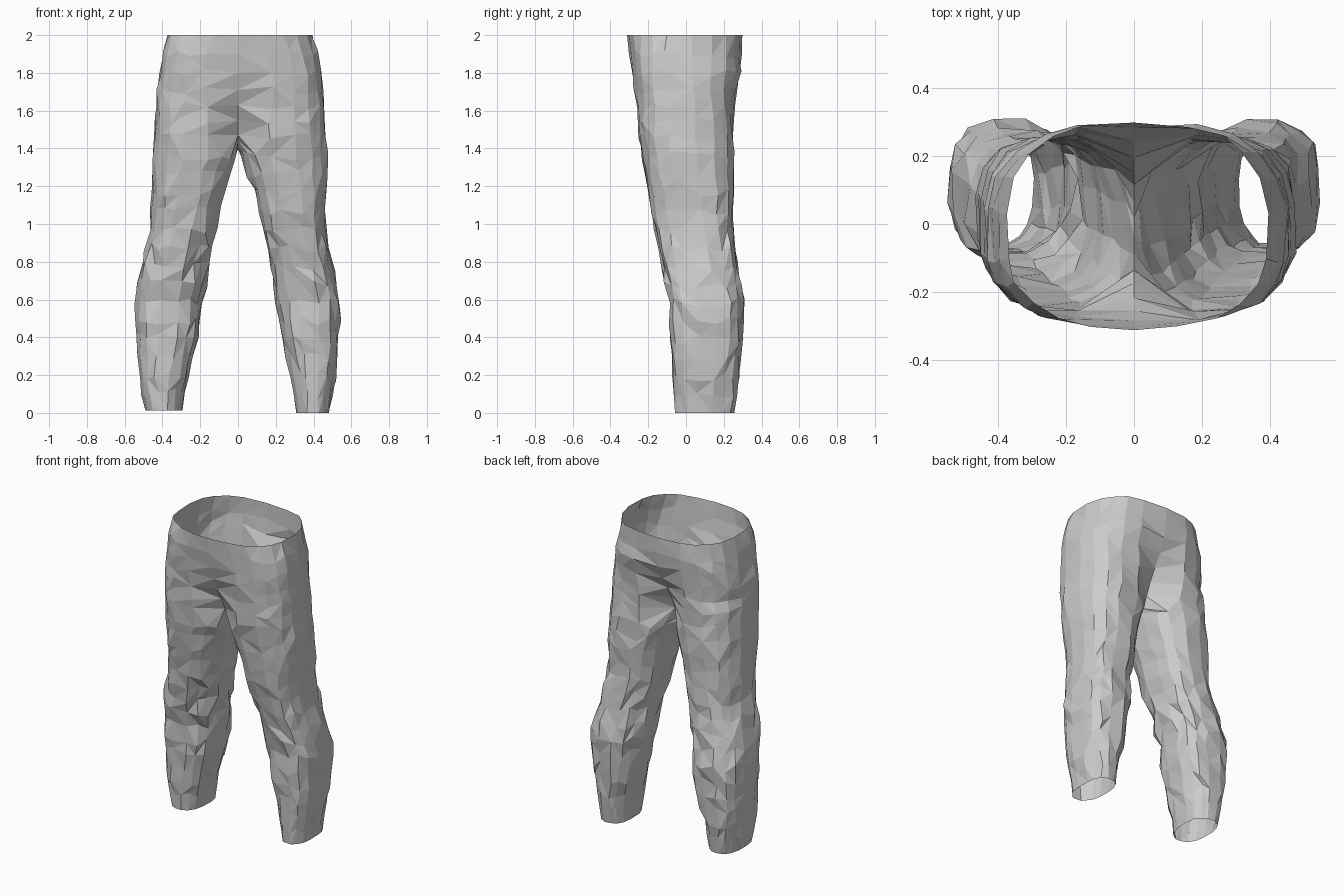
import bpy, bmesh, math, random

if "Cube" in bpy.data.objects:
    bpy.data.objects.remove(bpy.data.objects["Cube"])

random.seed(11)
N, K = 16, 11            # points round a leg; points 0..K form the outer/hip arc
SEAM_Z = (1.44, 1.41, 1.395, 1.41)

# z, outer left, outer right, inner left, inner right, front y, back y, y of the widest point
PROFILE = [
    (2.00, .375, .395, 0, 0, -.312, .298, -.05),
    (1.80, .42, .445, 0, 0, -.292, .295, -.05),
    (1.60, .437, .462, 0, 0, -.265, .252, -.03),
    (1.40, .452, .475, .0, .0, -.235, .252, -.02),
    (1.20, .457, .475, .06, .075, -.204, .25, .01),
    (1.00, .462, .46, .11, .12, -.169, .244, .03),
    (0.80, .507, .505, .16, .178, -.129, .265, .07),
    (0.60, .547, .547, .187, .205, -.092, .302, .12),
    (0.40, .542, .537, .21, .23, -.084, .298, .11),
    (0.20, .522, .512, .27, .28, -.07, .28, .10),
    (0.00, .49, .48, .30, .31, -.06, .255, .10),
]


def section(z, side):
    """Outer x, inner x, front y, back y and widest y of one side at height z."""
    for hi, lo in zip(PROFILE, PROFILE[1:]):
        if z >= lo[0]:
            f = (z - lo[0]) / (hi[0] - lo[0])
            v = [l + (h - l) * f for h, l in zip(hi, lo)]
            s = 0 if side < 0 else 1
            return v[1 + s], v[3 + s], v[5], v[6], v[7]


def power(v, p):
    return math.copysign(abs(v) ** p, v)


def leg_row(z, side):
    """Closed ring round one leg, starting at the front inner corner."""
    out, inn, fr, bk, yc = section(z, side)
    xc, w = (out + inn) / 2, (out - inn) / 2
    a0 = math.pi * (N - K) / N
    p = .8 if z < .2 else .75
    row = []
    for i in range(N):
        a = a0 + 2 * math.pi * i / N
        s = math.sin(a)
        row.append([side * (xc - w * power(math.cos(a), p)),
                    yc + ((fr - yc) if s > 0 else (bk - yc)) * abs(s) ** p, z])
    return row


def hip_row(z, side, f):
    """Half waist outline, front centre to back centre, turning into a thigh as f goes 0 to 1."""
    out, _, fr, bk, yc = section(z, side)
    thigh = leg_row(z, side)
    row = []
    for i in range(K + 1):
        t = math.pi * i / K
        c = math.cos(t)
        p = .85 if z > 1.95 and c > 0 else .70
        x = side * out * power(math.sin(t), p)
        y = yc + ((fr - yc) if c > 0 else (bk - yc)) * abs(c) ** p
        x += (thigh[i][0] - x) * f
        y += (thigh[i][1] - y) * f
        if i in (0, K):                      # centre seam folds inwards
            x, y = 0, yc + (y - yc) * (1 - .42 * f)
        row.append([x, y, z])
    return row


def crumple(row, amount, dz, skip=()):
    """Shift points to give irregular cloth facets."""
    cx = sum(p[0] for p in row) / len(row)
    cy = sum(p[1] for p in row) / len(row)
    for i, p in enumerate(row):
        if i in skip:
            continue
        r = math.hypot(p[0] - cx, p[1] - cy) or 1
        push = random.uniform(-amount, amount)
        slide = random.uniform(-.01, .01)
        ux, uy = (p[0] - cx) / r, (p[1] - cy) / r
        p[0] += ux * push - uy * slide
        p[1] += uy * push + ux * slide
        p[2] += random.uniform(-dz, dz)


bm = bmesh.new()


def bridge(a, b, count, closed):
    """Join two rows with triangles, choosing diagonals at random."""
    for i in range(count if closed else count - 1):
        j = (i + 1) % count
        q = (a[i], a[j], b[j], b[i])
        if random.random() < .5:
            tris = ((q[0], q[1], q[2]), (q[0], q[2], q[3]))
        else:
            tris = ((q[0], q[1], q[3]), (q[1], q[2], q[3]))
        for t in tris:
            bm.faces.new(t)


hip_heights = [(2.0, 0), (1.9, 0), (1.8, .06), (1.71, .2), (1.63, .42),
               (1.55, .72), (1.47, 1)]
LEG_ROWS = 14

for side in (-1, 1):
    # Seat: half outline rows down to the crotch
    rows = []
    for n, (z, f) in enumerate(hip_heights):
        row = hip_row(z, side, f)
        crumple(row, .003 if n == 0 else .008, 0 if n == 0 else .025, (0, K))
        rows.append(row)
    # Crotch seam closes the last seat row into a full ring
    last = rows[-1]
    y0, y1 = last[0][1], last[K][1]
    for n, z in enumerate(reversed(SEAM_Z)):
        last.append([0, y1 + (y0 - y1) * (n + 1) / (N - K), z])
    verts = [[bm.verts.new(p) for p in row] for row in rows]
    for a, b in zip(verts, verts[1:]):
        bridge(a, b, K + 1, False)
    # Leg: rings from crotch to hem, most crumpled round the knee
    prev = verts[-1]
    hem_z = .012 if side < 0 else .0
    for n in range(LEG_ROWS + 1):
        z = 1.36 + (hem_z - 1.36) * n / LEG_ROWS
        row = leg_row(z, side)
        hem = n == LEG_ROWS
        knee = math.exp(-((z - .72) / .22) ** 2)
        crumple(row, .004 if hem else .008 + .008 * knee, 0 if hem else .026)
        cur = [bm.verts.new(p) for p in row]
        bridge(prev, cur, N, True)
        prev = cur

# Weld the halves along the centre seam
bmesh.ops.remove_doubles(bm, verts=[v for v in bm.verts if abs(v.co.x) < 1e-5], dist=.0005)
seam = {-1: [], 1: []}
bmesh.ops.recalc_face_normals(bm, faces=bm.faces)

mesh = bpy.data.meshes.new("trousers")
bm.to_mesh(mesh)
bm.free()
bpy.context.collection.objects.link(bpy.data.objects.new("trousers", mesh))
